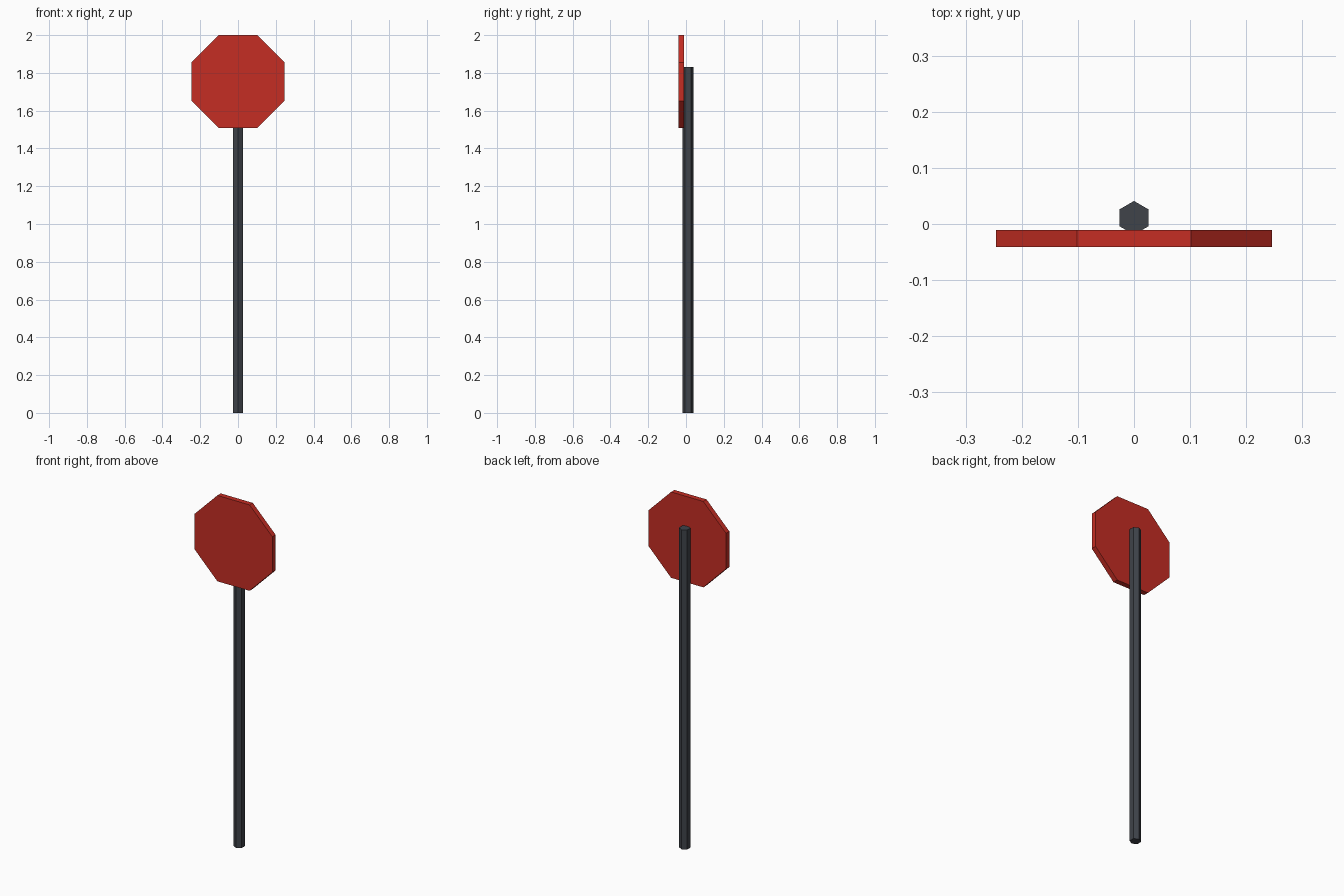
import bpy
import bmesh
from math import cos, sin, tau, pi
from mathutils import Vector

old = bpy.data.objects.get("Cube")
if old:
    bpy.data.objects.remove(old, do_unlink=True)


def make_material(name, rgb):
    mat = bpy.data.materials.new(name)
    mat.use_nodes = True
    colour = (*rgb, 1.0)
    mat.diffuse_color = colour
    mat.node_tree.nodes["Principled BSDF"].inputs["Base Color"].default_value = colour
    return mat


def make_prism(name, sides, radius, start, centre, u, v, depth, mat):
    """Extrude a regular polygon, drawn in the u-v plane, along depth."""
    centre, u, v, depth = map(Vector, (centre, u, v, depth))
    bm = bmesh.new()
    ring = []
    for i in range(sides):
        a = start + tau * i / sides
        ring.append(bm.verts.new(centre + radius * (cos(a) * u + sin(a) * v)))
    face = bm.faces.new(ring)
    extruded = bmesh.ops.extrude_face_region(bm, geom=[face], use_keep_orig=True)
    moved = [g for g in extruded["geom"] if isinstance(g, bmesh.types.BMVert)]
    bmesh.ops.translate(bm, verts=moved, vec=depth)
    bmesh.ops.recalc_face_normals(bm, faces=bm.faces)
    mesh = bpy.data.meshes.new(name)
    bm.to_mesh(mesh)
    bm.free()
    mesh.materials.append(mat)
    obj = bpy.data.objects.new(name, mesh)
    bpy.context.collection.objects.link(obj)
    return obj


red = make_material("sign red", (0.56, 0.026, 0.017))
grey = make_material("post dark grey", (0.05, 0.056, 0.068))

# Hexagonal post, with edges pointing to the front and back
make_prism("post", 6, 0.03, pi / 2, (0, 0.011, 0),
           (1, 0, 0), (0, 1, 0), (0, 0, 1.83), grey)

# Octagonal sign plate, with a flat top edge
half_width = 0.246
make_prism("sign_plate", 8, half_width / cos(pi / 8), pi / 8, (0, -0.041, 2 - half_width),
           (1, 0, 0), (0, 0, 1), (0, 0.03, 0), red)
